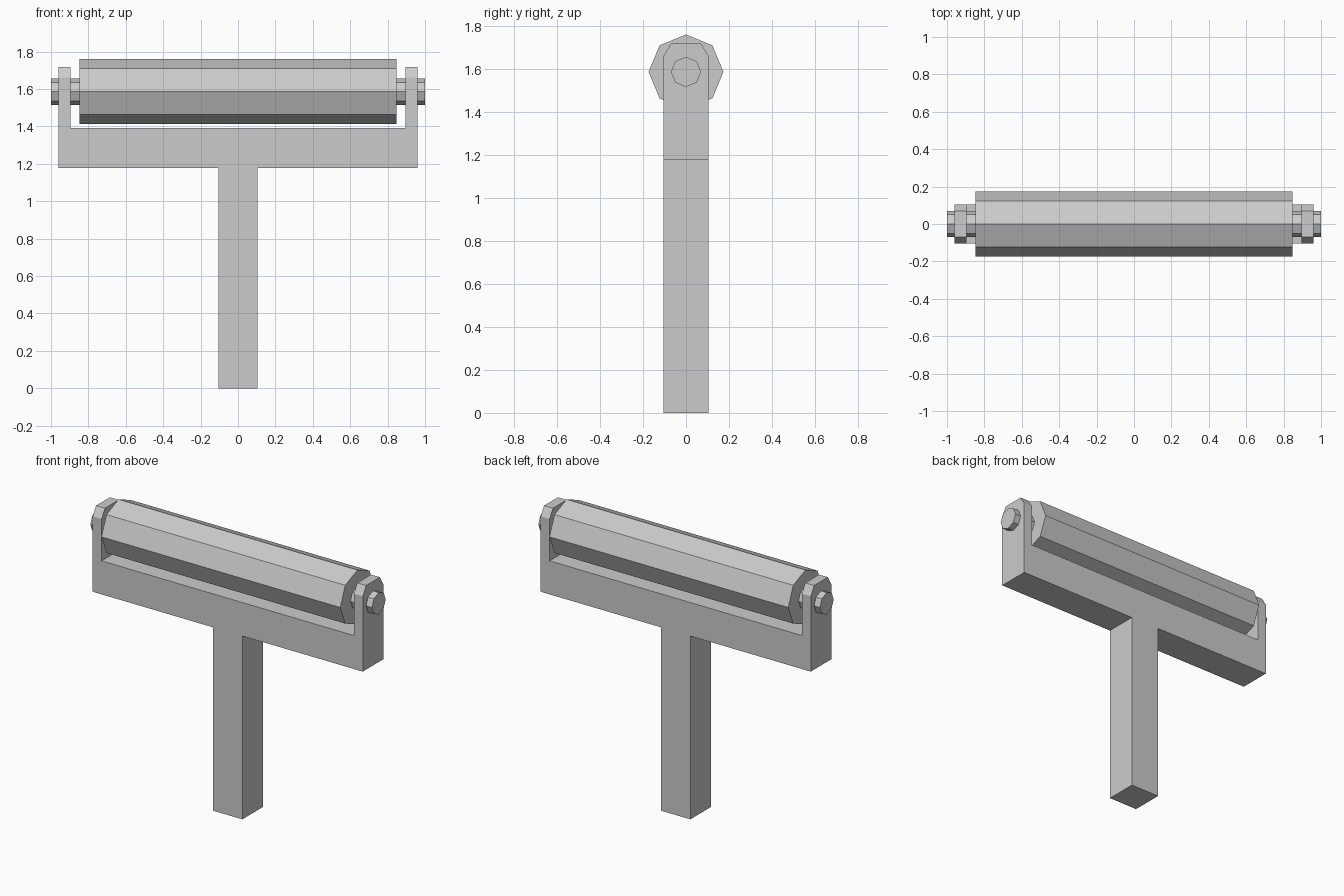
import bpy, bmesh, math
from mathutils import Matrix

if "Cube" in bpy.data.objects:
    bpy.data.objects.remove(bpy.data.objects["Cube"])

AXIS_Z = 1.586


def add_object(name, bm):
    bmesh.ops.recalc_face_normals(bm, faces=bm.faces[:])
    mesh = bpy.data.meshes.new(name)
    bm.to_mesh(mesh)
    bm.free()
    obj = bpy.data.objects.new(name, mesh)
    bpy.context.collection.objects.link(obj)
    return obj


def octagonal_rod(name, radius, half_length):
    # Eight-sided prism along x, with a corner pointing straight up
    bm = bmesh.new()
    bmesh.ops.create_cone(bm, cap_ends=True, segments=8, radius1=radius,
                          radius2=radius, depth=2 * half_length,
                          matrix=Matrix.Translation((0, 0, AXIS_Z))
                          @ Matrix.Rotation(math.pi / 2, 4, 'Y'))
    return add_object(name, bm)


# Frame: handle, crossbar and two arms as one extruded outline
HALF_DEPTH, TOP = 0.104, 1.717
half = [(0.104, 0), (0.104, 1.177), (0.959, 1.177), (0.959, TOP),
        (0.896, TOP), (0.896, 1.392)]
outline = half + [(-x, z) for x, z in reversed(half)]
bm = bmesh.new()
face = bm.faces.new([bm.verts.new((x, -HALF_DEPTH, z)) for x, z in outline])
ext = bmesh.ops.extrude_face_region(bm, geom=[face], use_keep_orig=True)
bmesh.ops.translate(bm, vec=(0, 2 * HALF_DEPTH, 0),
                    verts=[g for g in ext['geom'] if isinstance(g, bmesh.types.BMVert)])
bmesh.ops.recalc_face_normals(bm, faces=bm.faces[:])

# Chamfered arm tips, cut deeper down the sides than across the top
CUT = 0.034
tips = [e for e in bm.edges
        if all(abs(v.co.z - TOP) < 1e-4 for v in e.verts)
        and abs(e.verts[0].co.y - e.verts[1].co.y) < 1e-4]
bmesh.ops.bevel(bm, geom=tips, offset=CUT, segments=1, affect='EDGES')
for v in bm.verts:
    if abs(v.co.z - (TOP - CUT)) < 1e-3:
        v.co.z = 1.661
add_object("frame", bm)

# Roller and the axle it turns on
octagonal_rod("roller", 0.174, 0.848)
octagonal_rod("axle", 0.07, 1.0)
